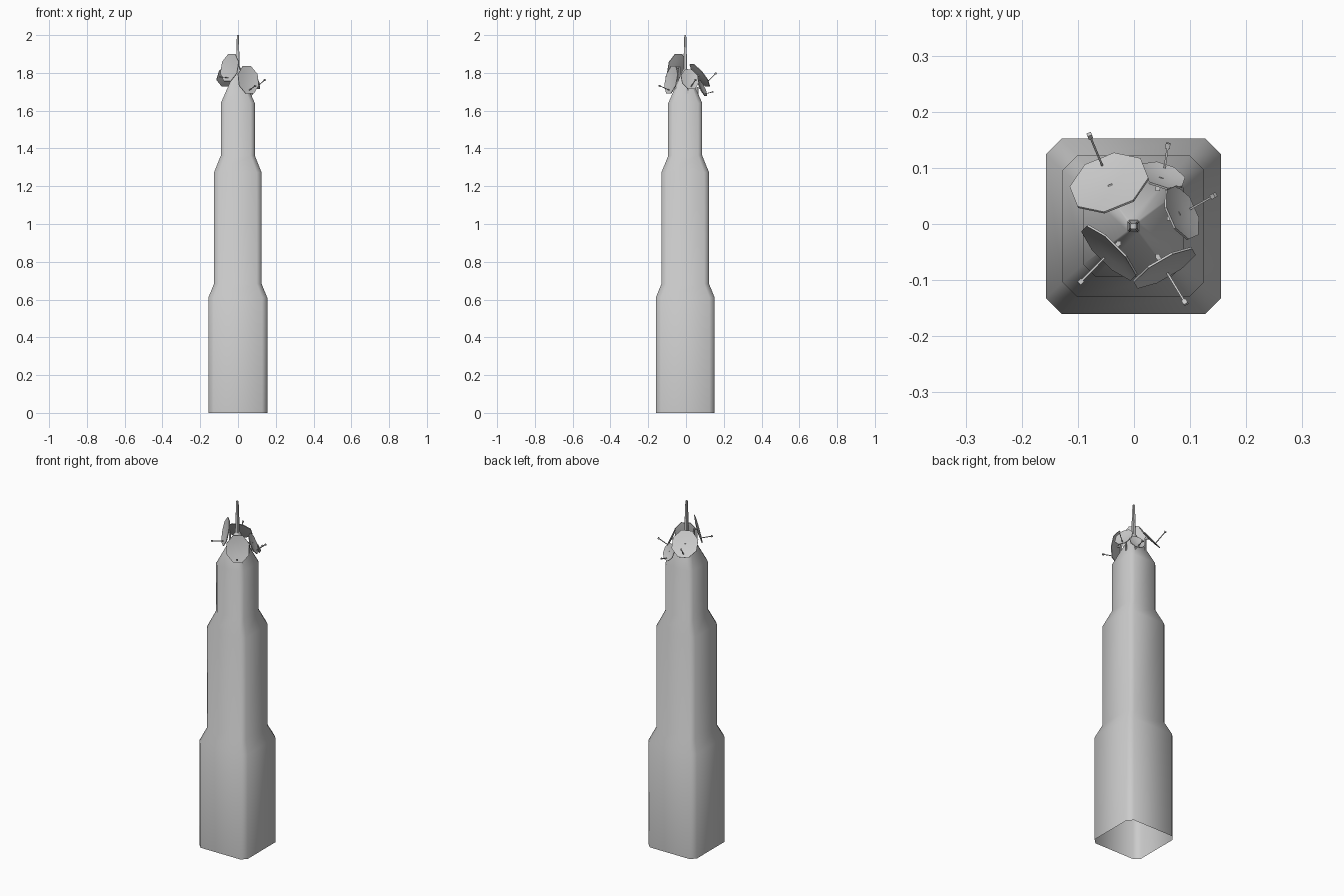
import bpy, bmesh
from math import sin, cos, pi, radians
from mathutils import Vector, Matrix

if "Cube" in bpy.data.objects:
    bpy.data.objects.remove(bpy.data.objects["Cube"])

CX, CY = -0.001, -0.004          # tower axis


def finish(name, bm, angle=None):
    bmesh.ops.recalc_face_normals(bm, faces=bm.faces[:])
    me = bpy.data.meshes.new(name)
    bm.to_mesh(me)
    bm.free()
    ob = bpy.data.objects.new(name, me)
    bpy.context.collection.objects.link(ob)
    if angle:
        bpy.ops.object.select_all(action='DESELECT')
        ob.select_set(True)
        bpy.context.view_layer.objects.active = ob
        bpy.ops.object.shade_smooth_by_angle(angle=radians(angle))
    return ob


def bridge(bm, a, b):
    n = len(a)
    for i in range(n):
        bm.faces.new((a[i], a[(i + 1) % n], b[(i + 1) % n], b[i]))


def loft(name, rings, angle):
    """Stack of chamfered squares (z, half width, chamfer), open at the bottom."""
    bm = bmesh.new()
    prev = None
    for z, h, c in rings:
        k = h - c
        pts = [(h, -k), (h, k), (k, h), (-k, h), (-h, k), (-h, -k), (-k, -h), (k, -h)]
        ring = [bm.verts.new((CX + x, CY + y, z)) for x, y in pts]
        if prev:
            bridge(bm, prev, ring)
        prev = ring
    bm.faces.new(prev)
    return finish(name, bm, angle)


def bar(bm, a, b, w):
    """Square bar of half width w from a to b."""
    a, b = Vector(a), Vector(b)
    d = b - a
    mat = (Matrix.Translation((a + b) / 2) @ d.to_track_quat('Z', 'Y').to_matrix().to_4x4()
           @ Matrix.Diagonal((2 * w, 2 * w, d.length, 1)))
    bmesh.ops.create_cube(bm, size=1, matrix=mat)


def dish(name, centre, az, pitch, ru, rv, tip):
    a, p = radians(az), radians(pitch)
    c, tip = Vector(centre), Vector(tip)
    n = Vector((cos(a) * cos(p), sin(a) * cos(p), sin(p)))
    u = Vector((-sin(a), cos(a), 0))
    v = n.cross(u)

    # shallow eight-sided reflector with a thin rim
    bm = bmesh.new()

    def ring(s, depth):
        s /= cos(pi / 8)
        return [bm.verts.new(c + u * ru * s * cos(t) + v * rv * s * sin(t) + n * depth)
                for t in (pi / 8 + i * pi / 4 for i in range(8))]

    rings = [ring(0.5, -0.003), ring(1, 0.002), ring(1, -0.002), ring(0.5, -0.007)]
    for r0, r1 in zip(rings, rings[1:]):
        bridge(bm, r0, r1)
    bm.faces.new(rings[0])
    bm.faces.new(rings[-1])
    finish(name + "_reflector", bm, 30)

    # feed arm rising from the lower rim, with a small receiver head
    bm = bmesh.new()
    base = c - v * rv * 0.75
    d = (tip - base).normalized()
    bar(bm, base, tip, 0.0018)
    bar(bm, tip - d * 0.009, tip, 0.0042)
    finish(name + "_feed_arm", bm)

    # mount: short arm behind the reflector and a post into the roof
    bm = bmesh.new()
    back = c - Vector((cos(a), sin(a), 0)) * 0.024
    bar(bm, c - n * 0.004, back, 0.004)
    bar(bm, back + Vector((0, 0, 0.004)), back - Vector((0, 0, 0.08)), 0.004)
    finish(name + "_mount", bm)


# stepped tower with pyramid roof
loft("tower_body", [
    (0.0, 0.156, 0.028), (0.61, 0.156, 0.028),
    (0.683, 0.126, 0.026), (1.273, 0.126, 0.026),
    (1.362, 0.090, 0.022), (1.64, 0.090, 0.022),
    (1.82, 0.011, 0.003)], 60)

# mast on the roof
loft("mast", [(1.815, 0.010, 0.002), (1.90, 0.008, 0.002), (2.0, 0.005, 0.001)], 30)

# satellite dishes around the roof
dish("back_left_dish", (-0.044, 0.073, 1.787), 112, 38, 0.068, 0.074, (-0.080, 0.160, 1.80))
dish("back_right_dish", (0.050, 0.086, 1.720), 72, 25, 0.040, 0.046, (0.061, 0.144, 1.70))
dish("right_dish", (0.085, 0.020, 1.766), 24, 24, 0.048, 0.056, (0.145, 0.052, 1.765))
dish("front_left_dish", (-0.044, -0.051, 1.828), 225, 13, 0.062, 0.074, (-0.098, -0.106, 1.78))
dish("front_right_dish", (0.054, -0.078, 1.763), -60, 12, 0.060, 0.074, (0.093, -0.143, 1.733))
